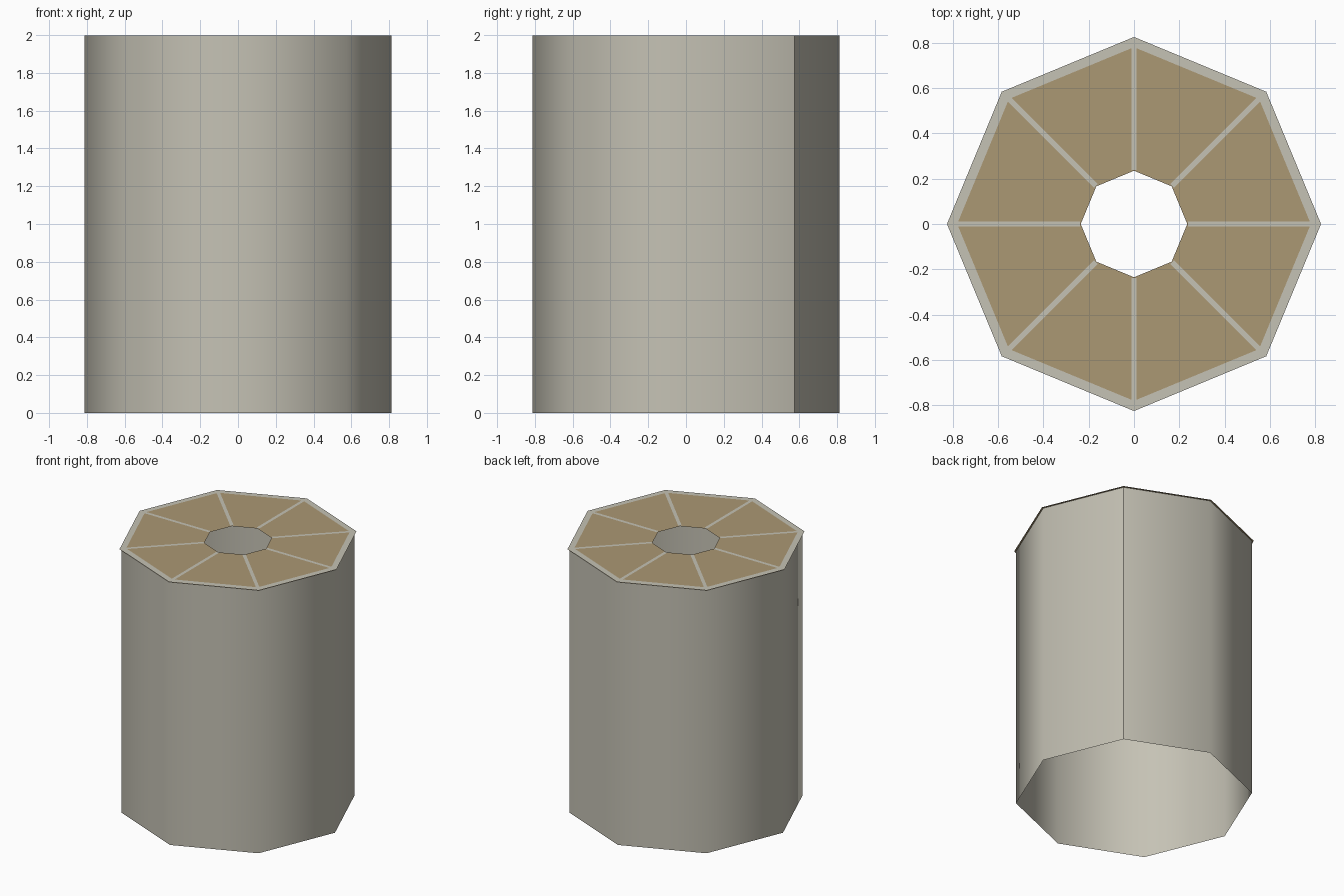
import bpy, bmesh
from math import pi, cos, sin
from mathutils import Matrix

if "Cube" in bpy.data.objects:
    bpy.data.objects.remove(bpy.data.objects["Cube"], do_unlink=True)

SIDES = 8
TOP = 2.0
LID_Z = TOP - 0.003


def material(name, rgb):
    mat = bpy.data.materials.new(name)
    mat.use_nodes = True
    colour = (*rgb, 1)
    mat.diffuse_color = colour
    mat.node_tree.nodes["Principled BSDF"].inputs["Base Color"].default_value = colour
    return mat


def ring(bm, radius, z):
    step = 2 * pi / SIDES
    return [bm.verts.new((radius * cos(i * step), radius * sin(i * step), z))
            for i in range(SIDES)]


def bridge(bm, a, b):
    return [bm.faces.new((a[i], a[(i + 1) % SIDES], b[(i + 1) % SIDES], b[i]))
            for i in range(SIDES)]


def finish(bm, name, mat):
    mesh = bpy.data.meshes.new(name)
    bm.to_mesh(mesh)
    bm.free()
    mesh.materials.append(mat)
    obj = bpy.data.objects.new(name, mesh)
    bpy.context.collection.objects.link(obj)
    return obj


stone = material("pale grey", (0.56, 0.54, 0.46))
tan = material("tan", (0.41, 0.315, 0.175))

# Open octagonal wall, smooth except for one seam
bm = bmesh.new()
low, high = ring(bm, 0.813, 0), ring(bm, 0.813, LID_Z)
for face in bridge(bm, low, high):
    face.smooth = True
bm.edges.get((low[1], high[1])).smooth = False
finish(bm, "wall", stone)

# Thin lid with a central hole
bm = bmesh.new()
bridge(bm, ring(bm, 0.825, LID_Z), ring(bm, 0.235, LID_Z))
finish(bm, "lid_panels", tan)

# Rim and spokes lying on the lid
bm = bmesh.new()
bridge(bm, ring(bm, 0.825, TOP), ring(bm, 0.78, TOP))
for i in range(SIDES):
    turn = Matrix.Rotation(i * 2 * pi / SIDES, 3, "Z")
    spoke = [bm.verts.new((x, y, TOP)) for x, y in
             ((0.238, -0.012), (0.78, -0.012), (0.78, 0.012), (0.238, 0.012))]
    bm.faces.new(spoke)
    bmesh.ops.rotate(bm, verts=spoke, cent=(0, 0, 0), matrix=turn)
finish(bm, "lid_frame", stone)
